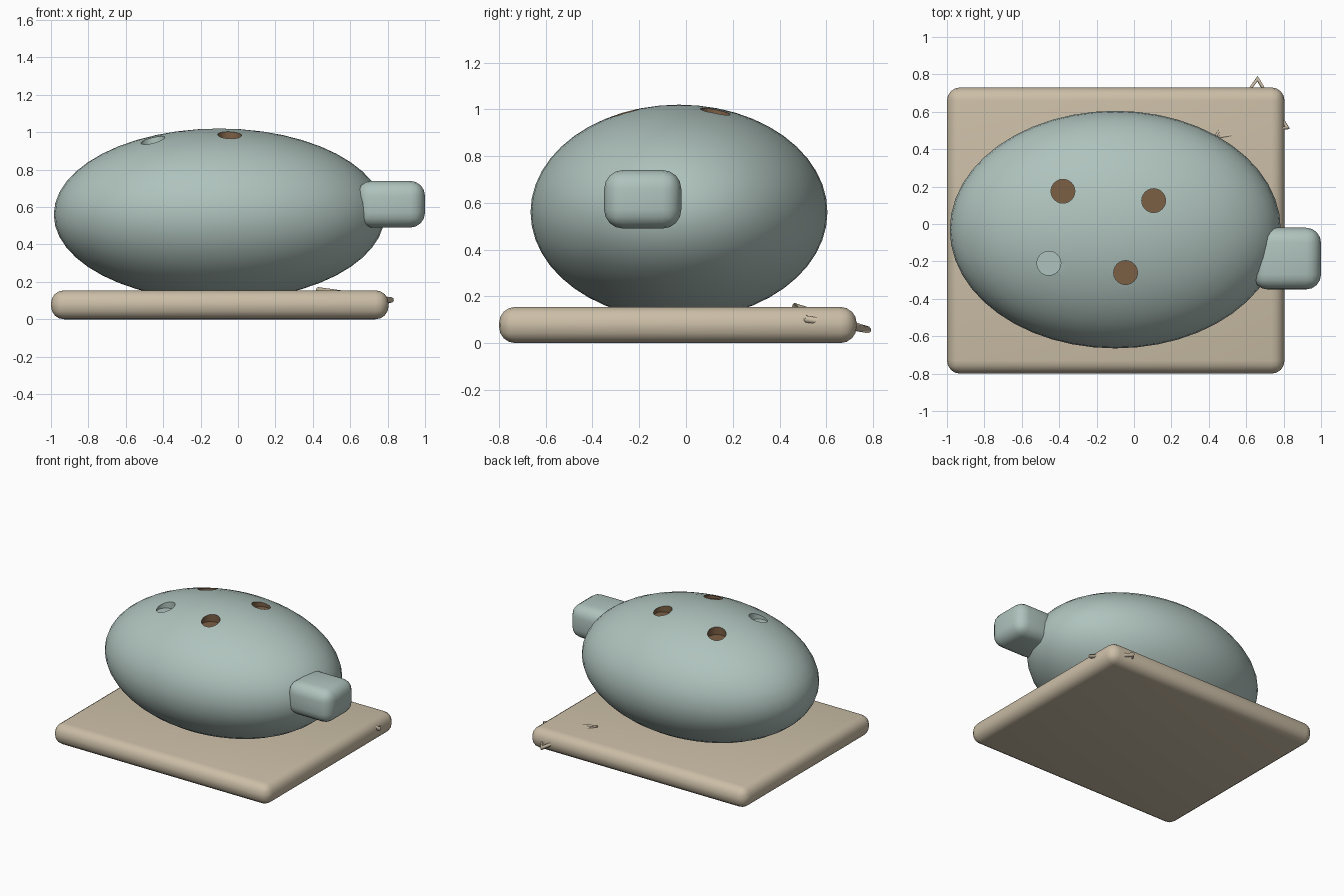
import bpy, bmesh, math
from mathutils import Vector, Matrix

if "Cube" in bpy.data.objects:
    bpy.data.objects.remove(bpy.data.objects["Cube"])


def material(name, rgb):
    m = bpy.data.materials.new(name)
    m.diffuse_color = (*rgb, 1.0)
    m.use_nodes = True
    m.node_tree.nodes["Principled BSDF"].inputs["Base Color"].default_value = m.diffuse_color
    return m


GLAZE = material("pale blue green glaze", (0.43, 0.545, 0.51))
TAN = material("tan", (0.60, 0.515, 0.385))
BROWN = material("dark brown", (0.20, 0.115, 0.06))


def make_object(name, bm, mats):
    me = bpy.data.meshes.new(name)
    bm.to_mesh(me)
    bm.free()
    ob = bpy.data.objects.new(name, me)
    bpy.context.collection.objects.link(ob)
    for m in mats:
        me.materials.append(m)
    return ob


def smooth(ob, angle=35):
    bpy.ops.object.select_all(action='DESELECT')
    ob.select_set(True)
    bpy.context.view_layer.objects.active = ob
    bpy.ops.object.shade_smooth_by_angle(angle=math.radians(angle))


def rounded_box(name, lo, hi, radius, segments, mat):
    lo, hi = Vector(lo), Vector(hi)
    bm = bmesh.new()
    bmesh.ops.create_cube(bm, size=1, matrix=Matrix.Translation((lo + hi) / 2)
                          @ Matrix.Diagonal((*(hi - lo), 1)))
    bmesh.ops.bevel(bm, geom=bm.edges[:], offset=radius, segments=segments,
                    profile=0.5, affect='EDGES')
    ob = make_object(name, bm, [mat])
    smooth(ob)
    return ob


# Display base and mouthpiece
rounded_box("base_slab", (-1, -0.8, 0), (0.805, 0.73, 0.155), 0.07, 4, TAN)
rounded_box("mouthpiece", (0.635, -0.35, 0.49), (1, -0.02, 0.74), 0.08, 4, GLAZE)

# Egg-shaped body
C, R = Vector((-0.1, -0.03, 0.56)), Vector((0.885, 0.635, 0.46))
bm = bmesh.new()
bmesh.ops.create_uvsphere(bm, u_segments=48, v_segments=24, radius=1,
                          matrix=Matrix.Translation(C) @ Matrix.Diagonal((*R, 1)))
body = make_object("body", bm, [GLAZE, BROWN])

# Finger holes: three brown, one in the glaze colour
bm = bmesh.new()
for x, y, index in [(-0.38, 0.175, 1), (0.105, 0.125, 1),
                    (-0.045, -0.26, 1), (-0.455, -0.21, 0)]:
    z = C.z + R.z * math.sqrt(1 - ((x - C.x) / R.x) ** 2 - ((y - C.y) / R.y) ** 2)
    old = set(bm.faces)
    bmesh.ops.create_cone(bm, cap_ends=True, segments=24, radius1=0.064, radius2=0.064,
                          depth=0.2, matrix=Matrix.Translation((x, y, z + 0.06)))
    for f in bm.faces:
        if f not in old:
            f.material_index = index
cutter = make_object("finger_hole_cutter", bm, [GLAZE, BROWN])
cutter.hide_render = True
cut = body.modifiers.new("finger_holes", 'BOOLEAN')
cut.operation = 'DIFFERENCE'
cut.solver = 'EXACT'
cut.object = cutter
bpy.context.view_layer.objects.active = body
bpy.ops.object.modifier_apply(modifier=cut.name)
bpy.data.objects.remove(cutter)
smooth(body)

# Thin three-sided cord loop poking out of the base corner
cu = bpy.data.curves.new("cord_loop", 'CURVE')
cu.dimensions = '3D'
cu.bevel_depth = 0.015
cu.bevel_resolution = 2
sp = cu.splines.new('POLY')
tips = [(0.66, 0.777, 0.057), (0.82, 0.515, 0.103), (0.43, 0.462, 0.157)]
sp.points.add(2)
for p, t in zip(sp.points, tips):
    p.co = (*t, 1)
sp.use_cyclic_u = True
cu.materials.append(TAN)
loop = bpy.data.objects.new("cord_loop", cu)
bpy.context.collection.objects.link(loop)
